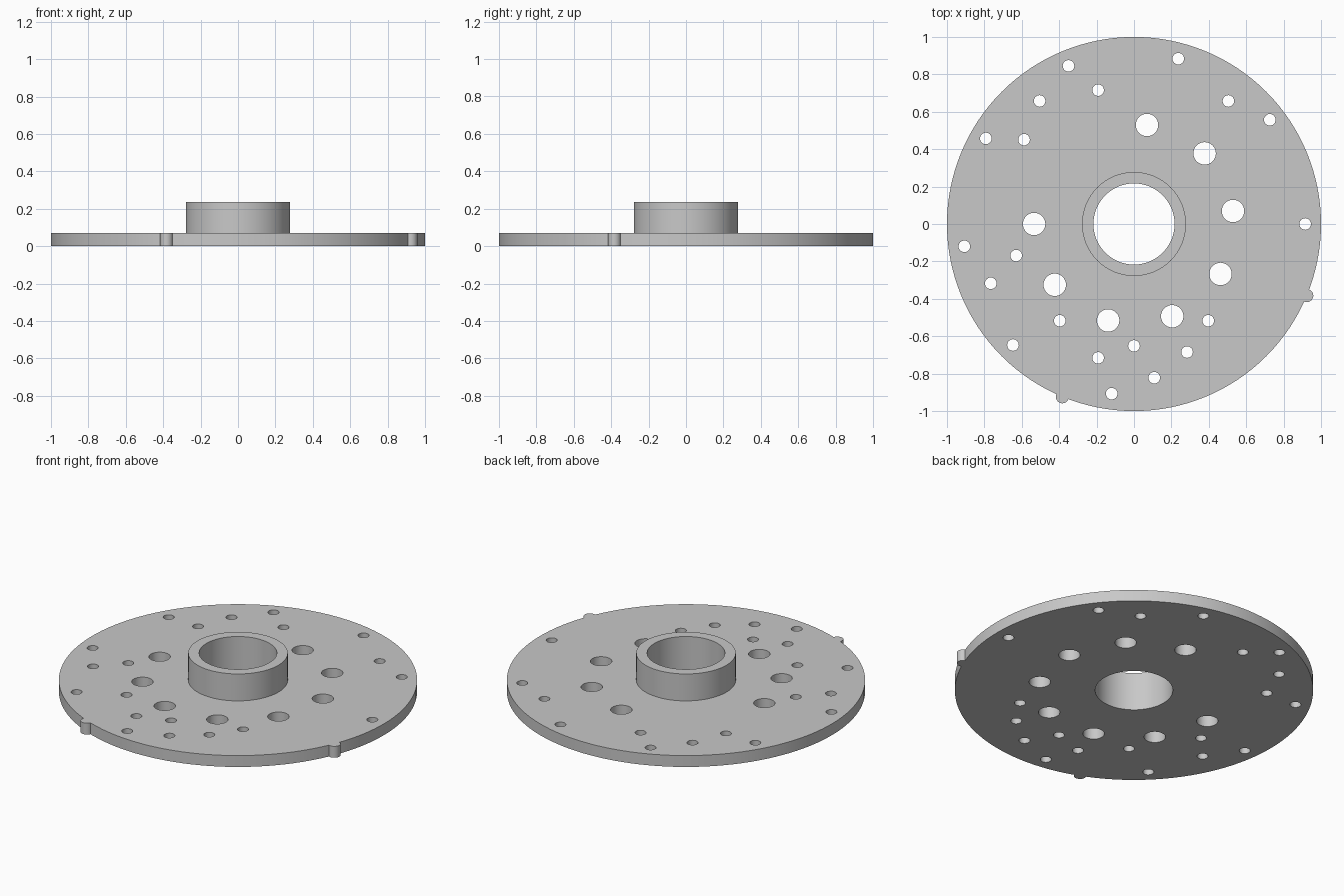
import bpy
import bmesh
from math import radians, cos, sin
from mathutils import Matrix

old = bpy.data.objects.get("Cube")
if old:
    bpy.data.objects.remove(old, do_unlink=True)

PLATE_TOP, HUB_TOP = 0.07, 0.236
STEP = 37.5  # angular pitch of the hole pattern

grey = bpy.data.materials.new("plain grey")
grey.use_nodes = True
colour = (0.58, 0.58, 0.58, 1)
grey.diffuse_color = colour
grey.node_tree.nodes["Principled BSDF"].inputs["Base Color"].default_value = colour


def polar(radius, angle):
    return radius * cos(radians(angle)), radius * sin(radians(angle))


def cylinders(name, items, low, high):
    """One object of upright cylinders; items are (x, y, radius, sides)."""
    bm = bmesh.new()
    for x, y, radius, sides in items:
        bmesh.ops.create_cone(
            bm, cap_ends=True, segments=sides, radius1=radius, radius2=radius,
            depth=high - low, matrix=Matrix.Translation((x, y, (low + high) / 2)))
    mesh = bpy.data.meshes.new(name)
    bm.to_mesh(mesh)
    bm.free()
    mesh.materials.append(grey)
    obj = bpy.data.objects.new(name, mesh)
    bpy.context.collection.objects.link(obj)
    return obj


def combine(target, tool, operation):
    mod = target.modifiers.new(operation, "BOOLEAN")
    mod.operation, mod.solver, mod.object = operation, "EXACT", tool
    bpy.context.view_layer.update()
    graph = bpy.context.evaluated_depsgraph_get()
    mesh = bpy.data.meshes.new_from_object(target.evaluated_get(graph))
    target.modifiers.clear()
    target.data = mesh


# Plate with two locating pins on its rim
plate = cylinders("plate", [(0, 0, 1, 128)], 0, PLATE_TOP)
pins = cylinders("rim_pins", [(*polar(1, a), 0.035, 24) for a in (-22.5, -112.5)], 0, PLATE_TOP)
combine(plate, pins, "UNION")

# Raised hub
hub = cylinders("hub", [(0, 0, 0.278, 64)], PLATE_TOP, HUB_TOP)

# Centre bore, ring of large holes, and four rings of small holes
holes = [(0, 0, 0.217, 64)]
holes += [(*polar(0.534, 7.5 + STEP * i), 0.06, 32) for i in range(-5, 3)]
rings = {
    0.915: [STEP * i for i in range(8)],
    0.829: [52.5 + 2 * STEP * i for i in range(4)],
    0.741: [105, 142.5, 255, 292.5],
    0.652: [195 + STEP * i for i in range(4)],
}
for radius, angles in rings.items():
    holes += [(*polar(radius, a), 0.031, 24) for a in angles]
cutter = cylinders("hole_cutter", holes, -0.1, HUB_TOP + 0.1)
cutter.hide_render = True
for part in (plate, hub):
    combine(part, cutter, "DIFFERENCE")
for helper in (pins, cutter):
    bpy.data.objects.remove(helper, do_unlink=True)

# Smooth round walls, sharp rims
bpy.ops.object.select_all(action="DESELECT")
for part in (plate, hub):
    part.select_set(True)
bpy.context.view_layer.objects.active = plate
bpy.ops.object.shade_smooth_by_angle(angle=radians(30))
